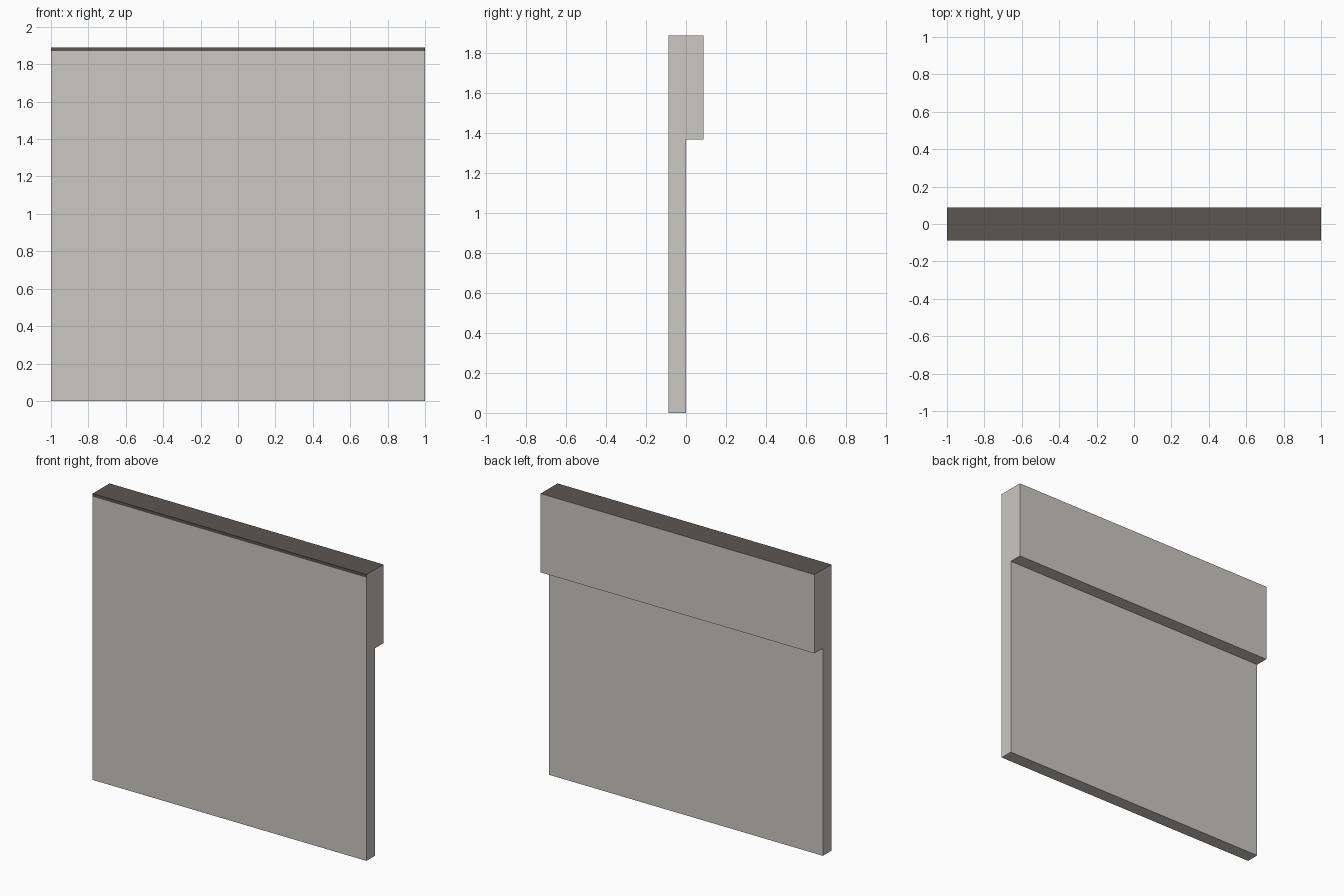
import bpy, bmesh

if "Cube" in bpy.data.objects:
    bpy.data.objects.remove(bpy.data.objects["Cube"])

def material(name, rgb):
    m = bpy.data.materials.new(name)
    m.diffuse_color = (*rgb, 1)
    m.use_nodes = True
    m.node_tree.nodes["Principled BSDF"].inputs["Base Color"].default_value = m.diffuse_color
    return m

# Wall: stepped side profile (y, z) extruded along x
T, TOP, STEP, BAND = 0.088, 1.89, 1.37, 1.87
profile = [(-T, 0), (0, 0), (0, STEP), (T, STEP), (T, TOP), (-T, TOP), (-T, BAND)]

mesh = bpy.data.meshes.new("stepped_wall")
bm = bmesh.new()
cap = bm.faces.new([bm.verts.new((-1, y, z)) for y, z in profile])
ext = bmesh.ops.extrude_face_region(bm, geom=[cap], use_keep_orig=True)
bmesh.ops.translate(bm, vec=(2, 0, 0),
                    verts=[g for g in ext["geom"] if isinstance(g, bmesh.types.BMVert)])
bmesh.ops.recalc_face_normals(bm, faces=bm.faces)

# Dark coping: top face and the narrow band along the front edge
for f in bm.faces:
    f.material_index = int(min(v.co.z for v in f.verts) > BAND - 0.001)
bm.to_mesh(mesh)
bm.free()

mesh.materials.append(material("pale grey plaster", (0.59, 0.58, 0.55)))
mesh.materials.append(material("dark brown coping", (0.105, 0.093, 0.08)))
bpy.context.collection.objects.link(bpy.data.objects.new("stepped_wall", mesh))
